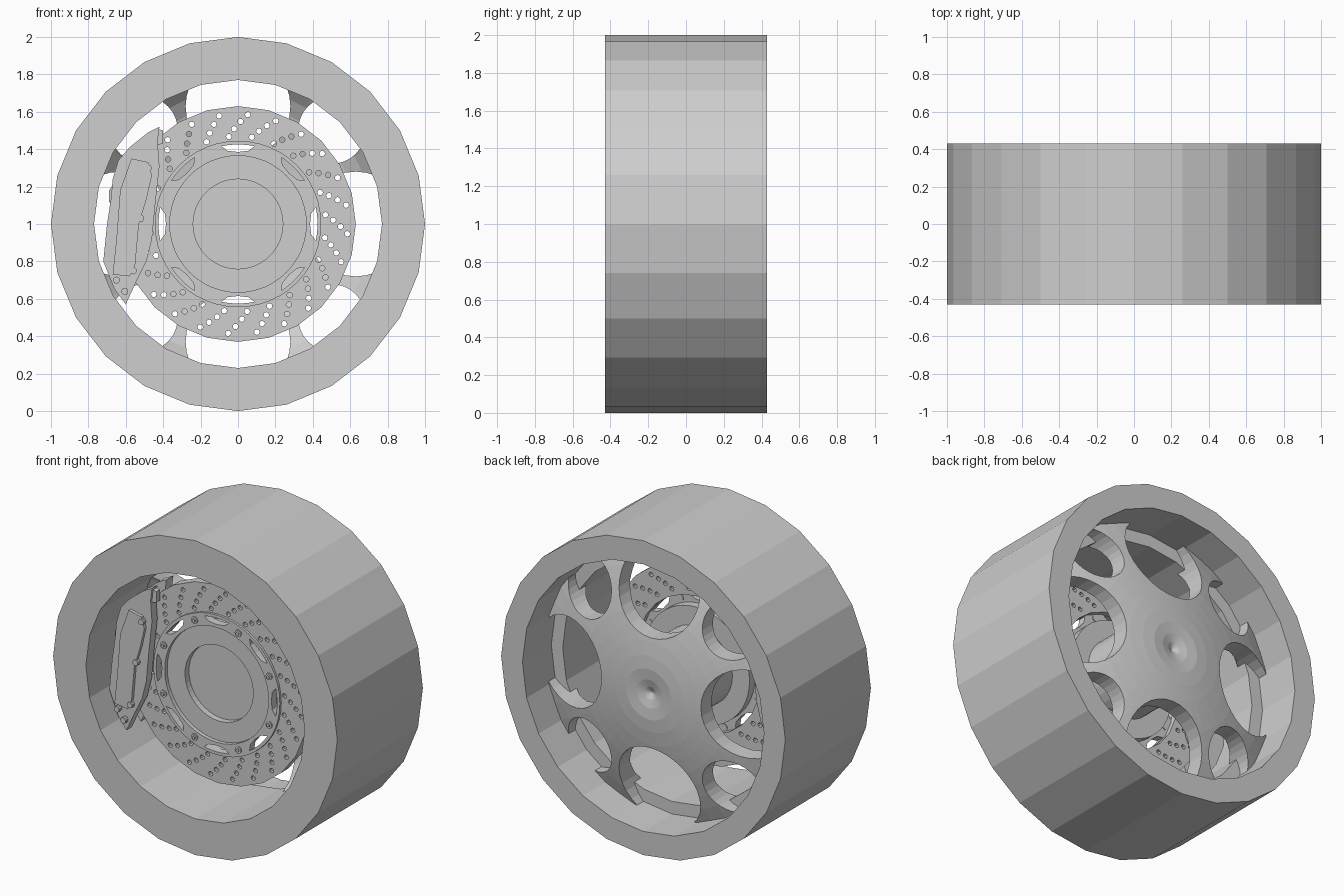
import bpy, bmesh, math
from math import sin, cos, pi, radians

cube = bpy.data.objects.get("Cube")
if cube:
    bpy.data.objects.remove(cube, do_unlink=True)

grey = bpy.data.materials.new("plain_grey")
grey.use_nodes = True
grey.diffuse_color = (0.62, 0.62, 0.62, 1)
grey.node_tree.nodes["Principled BSDF"].inputs["Base Color"].default_value = (0.62, 0.62, 0.62, 1)


def finish(bm, name):
    bmesh.ops.remove_doubles(bm, verts=bm.verts, dist=0.00005)
    bmesh.ops.recalc_face_normals(bm, faces=bm.faces)
    mesh = bpy.data.meshes.new(name)
    bm.to_mesh(mesh)
    bm.free()
    mesh.materials.append(grey)
    obj = bpy.data.objects.new(name, mesh)
    bpy.context.collection.objects.link(obj)
    return obj


def lathe(name, profile, segments):
    """Spin a closed (radius, y) profile about the wheel axis."""
    bm = bmesh.new()
    rings = []
    for i in range(segments):
        a = 2 * pi * i / segments
        rings.append([bm.verts.new((r * sin(a), y, 1 + r * cos(a))) for r, y in profile])
    n = len(profile)
    for i in range(segments):
        p, q = rings[i], rings[(i + 1) % segments]
        for j in range(n):
            k = (j + 1) % n
            if profile[j][0] == 0 and profile[k][0] == 0:
                continue
            if profile[j][0] == 0:
                bm.faces.new((p[j], q[k], p[k]))
            elif profile[k][0] == 0:
                bm.faces.new((p[j], q[j], p[k]))
            else:
                bm.faces.new((p[j], q[j], q[k], p[k]))
    # drop unused pole duplicates by welding
    return finish(bm, name)


def add_prism(bm, outline, y0, y1):
    """Extrude an (x, height above axle) outline along y."""
    front = [bm.verts.new((x, y0, 1 + z)) for x, z in outline]
    back = [bm.verts.new((x, y1, 1 + z)) for x, z in outline]
    bm.faces.new(front)
    bm.faces.new(back[::-1])
    for i in range(len(outline)):
        j = (i + 1) % len(outline)
        bm.faces.new((front[i], back[i], back[j], front[j]))


def prisms(name, outlines, y0, y1):
    bm = bmesh.new()
    for outline in outlines:
        add_prism(bm, outline, y0, y1)
    return finish(bm, name)


def circle(x, z, r, n):
    return [(x + r * sin(2 * pi * i / n), z + r * cos(2 * pi * i / n)) for i in range(n)]


def polar(r, degrees):
    return r * sin(radians(degrees)), r * cos(radians(degrees))


def cut(obj, cutter):
    cutter.hide_render = True
    mod = obj.modifiers.new("cut", 'BOOLEAN')
    mod.operation = 'DIFFERENCE'
    mod.solver = 'EXACT'
    mod.object = cutter
    bpy.context.view_layer.objects.active = obj
    bpy.ops.object.modifier_apply(modifier=mod.name)
    bpy.data.objects.remove(cutter, do_unlink=True)


# Tyre with a stepped bore, wider at the back
lathe("tyre", [(1, -0.43), (1, 0.43), (0.85, 0.43), (0.85, 0.14), (0.77, 0.14), (0.77, -0.43)], 24)

# Dished wheel face with a dimple, pierced by large and small round holes
wheel = lathe("wheel_face", [
    (0, 0.335), (0.04, 0.355), (0.09, 0.368), (0.16, 0.374), (0.24, 0.368), (0.33, 0.355),
    (0.42, 0.338), (0.51, 0.318), (0.6, 0.293), (0.68, 0.268), (0.76, 0.24), (0.87, 0.195),
    (0.87, 0.06), (0.78, 0.06), (0.72, 0.12), (0.64, 0.17), (0.5, 0.22), (0.3, 0.25), (0, 0.26)], 48)
holes = [circle(*polar(0.63, 90 * k), 0.28, 32) for k in range(4)]
holes += [circle(*polar(0.71, 45 + 90 * k), 0.18, 32) for k in range(4)]
cut(wheel, prisms("wheel_hole_cutter", holes, -0.1, 0.6))

# Brake disc with slanted rows of drilled holes
disc = lathe("brake_disc", [(0.63, -0.2), (0.63, -0.13), (0.43, -0.13), (0.43, -0.2)], 24)
drilled = []
for row in range(24):
    for step in range(4):
        drilled.append(circle(*polar(0.47 + 0.039 * step, 15 * row - 6 + 3.7 * step), 0.015, 8))
cut(disc, prisms("drill_cutter", drilled, -0.3, 0))

# Mounting ring with lens-shaped windows
ring = lathe("mounting_ring", [(0.445, -0.215), (0.445, -0.165), (0.365, -0.165), (0.365, -0.215)], 48)
lenses = []
for k in range(8):
    outer = [polar(0.425, 45 * k + d) for d in (-12, -8, -4, 0, 4, 8, 12)]
    inner = [polar(r, 45 * k + d) for r, d in ((0.395, 8), (0.385, 0), (0.395, -8))]
    lenses.append(outer + inner)
cut(ring, prisms("window_cutter", lenses, -0.3, 0))

# Bolts round the mounting ring
spots = [polar(0.402, 22.5 + 45 * k) for k in range(8)]
prisms("ring_bolts", [circle(x, z, 0.022, 12) for x, z in spots], -0.222, -0.16)
prisms("bolt_tips", [circle(x, z, 0.011, 6) for x, z in spots], -0.23, -0.2)

# Hub with a recessed centre, and the axle behind it
lathe("hub", [(0, -0.15), (0.24, -0.15), (0.24, -0.19), (0.37, -0.19), (0.37, -0.11), (0, -0.11)], 48)
lathe("axle", [(0, -0.12), (0.25, -0.12), (0.25, 0.28), (0, 0.28)], 32)

# Brake caliper: front half, rear half and a bridge over the disc edge
body = [(-0.42, 0.52), (-0.43, 0.44), (-0.42, 0.31), (-0.44, 0.13), (-0.46, -0.08), (-0.49, -0.2),
        (-0.54, -0.3), (-0.6, -0.43), (-0.66, -0.35), (-0.72, -0.2), (-0.7, 0), (-0.68, 0.13),
        (-0.67, 0.24), (-0.64, 0.34), (-0.58, 0.41), (-0.48, 0.49)]
prisms("caliper_front", [body], -0.265, -0.21)
prisms("caliper_rear", [body], -0.12, -0.05)
bridge = [(-0.64, -0.37), (-0.66, -0.35), (-0.72, -0.2), (-0.7, 0), (-0.68, 0.13), (-0.67, 0.24),
          (-0.64, 0.34), (-0.58, 0.41), (-0.56, 0.36), (-0.61, 0.24), (-0.64, 0), (-0.64, -0.2)]
prisms("caliper_bridge", [bridge], -0.22, -0.11)

# Raised plate, end clips and bolts on the caliper
plate = [(-0.57, 0.35), (-0.48, 0.33), (-0.46, 0.26), (-0.49, 0.13), (-0.53, 0), (-0.55, -0.22),
         (-0.58, -0.28), (-0.67, -0.27), (-0.65, -0.08), (-0.63, 0.18)]
prisms("caliper_plate", [plate], -0.285, -0.26)
clip = [(-0.44, 0.51), (-0.4, 0.5), (-0.4, 0.43), (-0.44, 0.42)]
lug = [(-0.66, 0.22), (-0.69, 0.18), (-0.69, 0.12), (-0.67, 0.1)]
prisms("caliper_clips", [clip, lug], -0.25, -0.215)
bolts = [(-0.48, 0.3), (-0.52, 0.03), (-0.56, -0.25), (-0.65, -0.3), (-0.605, -0.36)]
prisms("caliper_bolts", [circle(x, z, 0.019, 10) for x, z in bolts], -0.292, -0.25)
